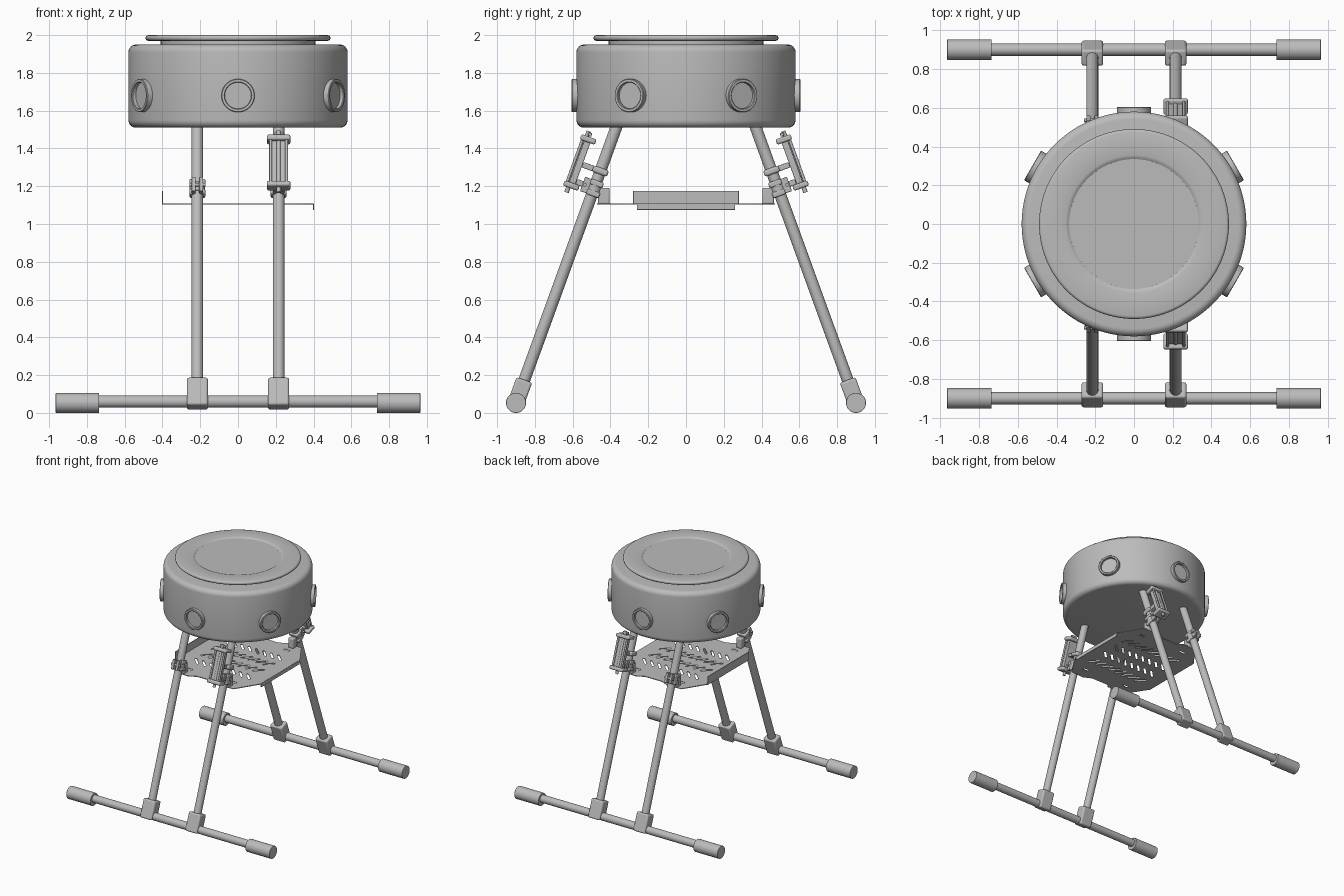
import bpy, bmesh, math
from mathutils import Matrix, Vector

cube = bpy.data.objects.get("Cube")
if cube:
    bpy.data.objects.remove(cube, do_unlink=True)

GREY = (0.5, 0.5, 0.5, 1)
mat = bpy.data.materials.new("mid grey")
mat.use_nodes = True
mat.diffuse_color = GREY
mat.node_tree.nodes["Principled BSDF"].inputs["Base Color"].default_value = GREY


def finish(name, bm, matrix=Matrix(), bevel=0.0, segments=3, angle=35):
    me = bpy.data.meshes.new(name)
    bmesh.ops.recalc_face_normals(bm, faces=bm.faces)
    bm.to_mesh(me)
    bm.free()
    me.materials.append(mat)
    ob = bpy.data.objects.new(name, me)
    bpy.context.collection.objects.link(ob)
    ob.matrix_world = matrix
    bpy.ops.object.select_all(action='DESELECT')
    ob.select_set(True)
    bpy.context.view_layer.objects.active = ob
    bpy.ops.object.shade_smooth_by_angle(angle=math.radians(angle))
    if bevel:
        mod = ob.modifiers.new("soft edges", 'BEVEL')
        mod.width, mod.segments, mod.limit_method = bevel, segments, 'ANGLE'
    return ob


def box(name, size, at, frame=Matrix(), bevel=0.008):
    bm = bmesh.new()
    bmesh.ops.create_cube(bm, size=1)
    bmesh.ops.scale(bm, vec=size, verts=bm.verts)
    return finish(name, bm, frame @ Matrix.Translation(at), bevel)


def rod(name, radius, length, at, frame=Matrix(), axis='Z', bevel=0.0, sides=32):
    bm = bmesh.new()
    bmesh.ops.create_cone(bm, cap_ends=True, segments=sides, radius1=radius,
                          radius2=radius, depth=length)
    turn = {'X': Matrix.Rotation(math.pi / 2, 4, 'Y'),
            'Y': Matrix.Rotation(math.pi / 2, 4, 'X'), 'Z': Matrix()}[axis]
    return finish(name, bm, frame @ Matrix.Translation(at) @ turn, bevel)


def lathe(name, profile, matrix=Matrix(), sides=64):
    bm = bmesh.new()
    vs = [bm.verts.new((r, 0, z)) for r, z in profile]
    edges = [bm.edges.new(pair) for pair in zip(vs, vs[1:])]
    bmesh.ops.spin(bm, geom=vs + edges, cent=(0, 0, 0), axis=(0, 0, 1),
                   angle=math.tau, steps=sides, use_duplicate=False)
    bmesh.ops.remove_doubles(bm, verts=bm.verts, dist=1e-5)
    return finish(name, bm, matrix)


# Drum housing with rounded rims
def arc(cx, cz, r, start, end, n=6):
    return [(cx + r * math.cos(math.radians(start + (end - start) * i / n)),
             cz + r * math.sin(math.radians(start + (end - start) * i / n)))
            for i in range(n + 1)]


lathe("drum_housing", [(0, 1.51)] + arc(0.54, 1.55, 0.04, -90, 0)
      + arc(0.54, 1.91, 0.04, 0, 90) + [(0, 1.95)], sides=96)

# Lid with a bead rim and a shallow recessed centre
lathe("lid", [(0.41, 1.94), (0.41, 1.97)] + arc(0.475, 1.985, 0.015, -90, 90)
      + [(0.355, 2.0), (0.345, 1.997), (0.335, 1.99), (0, 1.99)], sides=96)

# Six portholes around the drum
for i in range(6):
    place = (Matrix.Rotation(math.radians(30 + 60 * i), 4, 'Z')
             @ Matrix.Translation((0, 0, 1.68))
             @ Matrix.Rotation(math.pi / 2, 4, 'Y'))
    lathe("porthole", [(0.088, 0.54), (0.088, 0.602), (0.085, 0.605),
                       (0.073, 0.605), (0.07, 0.602), (0.07, 0.584), (0, 0.584)],
          place, 40)

# Legs, feet and fittings; each frame has its Z axis along the sloping legs
TILT = math.radians(20)
FOOT_Z = 0.053


def along(z):
    return (z - FOOT_Z) / math.cos(TILT)


for s in (-1, 1):
    rod("foot_bar", 0.032, 1.8, (0, s * 0.9, 0.06), axis='X')
    for side in (-1, 1):
        rod("foot_grip", 0.053, 0.23, (side * 0.85, s * 0.9, FOOT_Z),
            axis='X', bevel=0.003)
        x = side * 0.215
        leg = Matrix.Translation((x, s * 0.9, FOOT_Z)) @ Matrix.Rotation(s * TILT, 4, 'X')
        rod("leg", 0.031, along(1.55), (0, 0, along(1.55) / 2), leg)
        box("foot_joint", (0.112, 0.088, 0.155), (0, 0, 0.052), leg, 0.012)

        # Shelf bracket clamped to the leg
        low = along(1.19)
        box("shelf_bracket", (0.05, 0.06, 0.085), (x, s * 0.435, 1.148))
        rod("leg_collar", 0.041, 0.05, (0, 0, low), leg)
        for dz in (-0.028, 0.028):
            box("collar_band", (0.084, 0.07, 0.03), (0, -s * 0.005, low + dz), leg)
        for dx in (-0.02, 0.02):
            box("collar_ear", (0.022, 0.04, 0.08), (dx, s * 0.045, low), leg, 0.004)
        rod("collar_bolt", 0.009, 0.085, (0, s * 0.052, low), leg, 'X', sides=12)

        # Slide holder carried outside the left legs
        if side > 0:
            mid = along(1.285)
            out = s * 0.118
            box("upper_collar", (0.085, 0.085, 0.035), (0, 0, along(1.28)), leg, 0.012)
            for z in (1.28, 1.19):
                box("holder_arm", (0.045, 0.08, 0.03), (0, s * 0.06, along(z)), leg, 0.005)
            box("holder_panel", (0.08, 0.035, 0.25), (0, out, mid), leg, 0.004)
            for dz in (-0.13, 0.13):
                box("holder_flange", (0.125, 0.085, 0.03), (0, out, mid + dz), leg, 0.01)
            for dx in (-0.042, 0.042):
                rod("holder_rail", 0.008, 0.25, (dx, out + s * 0.028, mid), leg, sides=12)
            rod("holder_rod", 0.012, 0.345, (0, out + s * 0.012, mid), leg, sides=16)
            box("holder_tip", (0.05, 0.02, 0.02), (0, out, mid + 0.158), leg, 0.004)

# Slotted shelf: a filled outline with slot-shaped holes
SHELF_Z = 1.105
corner = [(0.4, 0.27), (0.28, 0.46), (0.15, 0.47), (0.08, 0.435)]
back = corner + [(-x, y) for x, y in reversed(corner)]
outline = back + [(-x, -y) for x, y in back]


def slot(cx, cy, heading, length=0.1, width=0.018):
    r = width / 2
    ends = arc(length / 2 - r, 0, r, -90, 90) + arc(r - length / 2, 0, r, 90, 270)
    c, sn = math.cos(heading), math.sin(heading)
    return [(cx + c * u - sn * v, cy + sn * u + c * v) for u, v in ends]


loops = [outline]
for row, y in enumerate((-0.21, -0.07, 0.07, 0.21)):
    heading = math.radians(-45 if row in (0, 3) else 45)
    loops += [slot(-0.245 + 0.07 * i, y, heading) for i in range(8)]
for sx in (-1, 1):
    for sy in (-1, 1):
        loops.append(slot(sx * 0.21, sy * 0.36, 0, 0.06))

curve = bpy.data.curves.new("shelf", 'CURVE')
curve.dimensions, curve.fill_mode, curve.extrude = '2D', 'BOTH', 0.003
for pts in loops:
    sp = curve.splines.new('POLY')
    sp.points.add(len(pts) - 1)
    for p, (x, y) in zip(sp.points, pts):
        p.co = (x, y, 0, 1)
    sp.use_cyclic_u = True
curve.materials.append(mat)
shelf = bpy.data.objects.new("shelf", curve)
bpy.context.collection.objects.link(shelf)
shelf.location.z = SHELF_Z
bpy.ops.object.select_all(action='DESELECT')
shelf.select_set(True)
bpy.context.view_layer.objects.active = shelf
bpy.ops.object.convert(target='MESH')

# Folded shelf lips: up on the right, down on the left
box("shelf_lip_up", (0.006, 0.56, 0.072), (-0.4, 0, SHELF_Z + 0.034), bevel=0.002)
box("shelf_lip_down", (0.006, 0.52, 0.032), (0.4, 0, SHELF_Z - 0.014), bevel=0.002)
